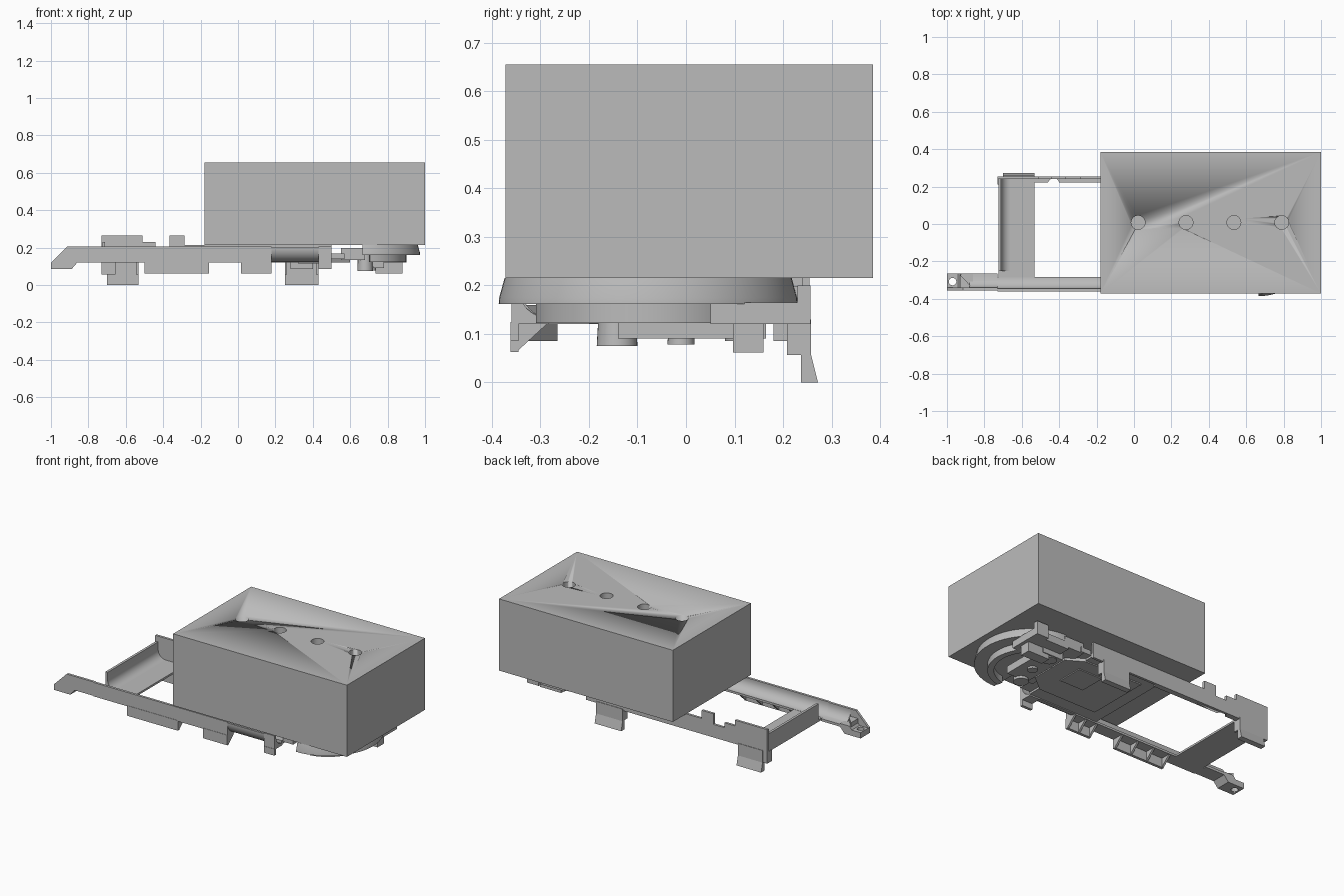
import bpy, bmesh, math
from mathutils import Vector

cube = bpy.data.objects.get("Cube")
if cube:
    bpy.data.objects.remove(cube, do_unlink=True)

grey = bpy.data.materials.new("plain grey")
grey.use_nodes = True
colour = (0.5, 0.5, 0.5, 1)
grey.diffuse_color = colour
grey.node_tree.nodes["Principled BSDF"].inputs["Base Color"].default_value = colour


def finish(name, bm):
    bmesh.ops.recalc_face_normals(bm, faces=bm.faces)
    mesh = bpy.data.meshes.new(name)
    bm.to_mesh(mesh)
    bm.free()
    mesh.materials.append(grey)
    obj = bpy.data.objects.new(name, mesh)
    bpy.context.collection.objects.link(obj)
    bpy.ops.object.select_all(action='DESELECT')
    obj.select_set(True)
    bpy.context.view_layer.objects.active = obj
    bpy.ops.object.shade_smooth_by_angle(angle=math.radians(30))
    return obj


def extrude(name, pts, axis, lo, hi):
    """Sweep a closed 2D outline along one axis."""
    place = {'x': lambda p, t: (t, p[0], p[1]),
             'y': lambda p, t: (p[0], t, p[1]),
             'z': lambda p, t: (p[0], p[1], t)}[axis]
    bm = bmesh.new()
    face = bm.faces.new([bm.verts.new(place(p, lo)) for p in pts])
    new = bmesh.ops.extrude_face_region(bm, geom=[face])["geom"]
    step = Vector(place((0, 0), hi - lo))
    bmesh.ops.translate(bm, vec=step, verts=[v for v in new if isinstance(v, bmesh.types.BMVert)])
    return finish(name, bm)


def box(name, x, y, z):
    return extrude(name, [(x[0], y[0]), (x[1], y[0]), (x[1], y[1]), (x[0], y[1])], 'z', *z)


def arc(cx, cy, r, a, b, n=12):
    angles = [math.radians(a + (b - a) * i / n) for i in range(n + 1)]
    return [(cx + r * math.cos(t), cy + r * math.sin(t)) for t in angles]


def cylinder(name, x, y, r_low, r_high, z, n=32):
    bm = bmesh.new()
    bmesh.ops.create_cone(bm, cap_ends=True, segments=n, radius1=r_low, radius2=r_high, depth=z[1] - z[0])
    bmesh.ops.translate(bm, vec=(x, y, (z[0] + z[1]) / 2), verts=bm.verts)
    return finish(name, bm)


def cut(obj, cutter):
    cutter.hide_render = True
    mod = obj.modifiers.new("cut", 'BOOLEAN')
    mod.operation, mod.object, mod.solver = 'DIFFERENCE', cutter, 'EXACT'
    bpy.context.view_layer.objects.active = obj
    bpy.ops.object.modifier_apply(modifier=mod.name)
    bpy.data.objects.remove(cutter, do_unlink=True)


# Large block with four round holes in its top
block = box("main_block", (-0.18, 1), (-0.372, 0.385), (0.215, 0.655))
for i in range(4):
    cut(block, cylinder("hole_cutter", 0.022 + 0.256 * i, 0.008, 0.037, 0.037, (0.4, 0.7)))

# Front rail: floor and wall joined by a concave fillet
rail = [(-0.36, 0.12), (-0.283, 0.12), (-0.283, 0.133)]
rail += arc(-0.283, 0.195, 0.062, 270, 180) + [(-0.345, 0.205), (-0.36, 0.205)]
extrude("front_rail", rail, 'x', -0.73, 0.18)
extrude("front_rail_end", rail, 'x', 0.43, 0.5)
trough = arc(-0.283, 0.2, 0.077, 180, 270) + arc(-0.283, 0.2, 0.065, 270, 180)
extrude("rounded_rail", trough, 'x', 0.18, 0.43)

# Arm at the end of the rail, bent down to a drilled foot
arm = extrude("arm_wall", [(-1, 0.085), (-0.89, 0.085), (-0.86, 0.12), (-0.73, 0.12),
                           (-0.73, 0.205), (-0.915, 0.205), (-1, 0.12)], 'y', -0.355, -0.34)
extrude("arm_channel", [(y + 0.005 if y < -0.3 else -0.265, z) for y, z in rail], 'x', -0.88, -0.73)
foot = extrude("arm_foot", [(-1, 0.085), (-0.89, 0.085), (-0.86, 0.12), (-0.86, 0.14),
                            (-0.925, 0.14), (-0.94, 0.12), (-1, 0.12)], 'y', -0.35, -0.265)
cut(foot, cylinder("hole_cutter", -0.97, -0.308, 0.02, 0.02, (0, 0.3)))
extrude("arm_gusset", [(-0.93, -0.345), (-0.86, -0.345), (-0.93, -0.27)], 'z', 0.12, 0.16)

# Cross bar joining the rails, with a filleted end wall
bar = [(-0.725, 0.12), (-0.533, 0.12), (-0.533, 0.132), (-0.66, 0.132)]
bar += arc(-0.66, 0.182, 0.05, 270, 180, 8) + [(-0.71, 0.23), (-0.725, 0.23)]
extrude("cross_bar", bar, 'y', -0.25, 0.25)
box("cross_bar_foot", (-0.725, -0.533), (-0.3, -0.25), (0.12, 0.132))

# Back rail with raised tabs and a scalloped lip
box("back_wall", (-0.73, 0.5), (0.24, 0.255), (0.12, 0.2))
box("back_wall_raised", (-0.285, 0.5), (0.24, 0.255), (0.2, 0.23 - 0.015))
box("back_wall_step", (-0.51, -0.44), (0.24, 0.255), (0.2, 0.23))
lip = box("back_lip", (-0.533, 0.05), (0.222, 0.245), (0.12, 0.134))
cut(lip, cylinder("notch_cutter", -0.43, 0.215, 0.03, 0.03, (0, 0.3)))
for name, lo, hi in (("corner_tab", -0.73, -0.51), ("small_tab", -0.365, -0.285)):
    box(name, (lo, hi), (0.24, 0.255), (0.2, 0.265))

# Hanging clips along the back, with a flared hook at the bottom
for name, lo, hi in (("outer_clip", -0.7, -0.533), ("inner_clip", 0.25, 0.43)):
    box(name + "_plate", (lo, hi), (0.237, 0.258), (0.05, 0.13))
    extrude(name + "_hook", [(0.237, 0), (0.272, 0), (0.258, 0.056), (0.237, 0.056)], 'x', lo, hi)
    for x in (lo, hi - 0.012):
        box(name + "_cheek", (x, x + 0.012), (0.208, 0.24), (0.056, 0.125))
box("corner_skirt", (-0.73, -0.655), (0.21, 0.255), (0.056, 0.125))

# Skirts under the front rail, braced by triangular ribs
for name, lo, hi, ribs in (("long_skirt", -0.5, -0.155, 4), ("short_skirt", 0.015, 0.18, 3)):
    box(name, (lo, hi), (-0.362, -0.345), (0.063, 0.125))
    for i in range(ribs):
        x = lo + (hi - lo - 0.012) * i / (ribs - 1)
        extrude(name + "_rib", [(-0.347, 0.065), (-0.285, 0.122), (-0.347, 0.122)], 'x', x, x + 0.012)
box("end_skirt", (0.43, 0.5), (-0.362, -0.345), (0.085, 0.125))

# Floor plate with a raised panel and a thin square pad
box("floor_plate", (0.03, 0.5), (-0.29, 0.245), (0.128, 0.15))
panel = [(0.11, -0.2), (0.5, -0.2), (0.6, -0.12), (0.6, 0.13), (0.5, 0.19), (0.11, 0.19)]
extrude("floor_panel", panel, 'z', 0.121, 0.15)
box("square_pad", (0.32, 0.48), (-0.05, 0.11), (0.115, 0.122))
box("pad_block", (0.28, 0.4), (0.18, 0.24), (0.085, 0.128))

# Link between the floor and the half disc
box("link_plate", (0.5, 0.57), (-0.28, 0.235), (0.14, 0.17))
box("link_block", (0.55, 0.68), (-0.2, 0.23), (0.135, 0.198))

# Half disc at the left end, with a ring below it
bm = bmesh.new()
rings = [[bm.verts.new((x, y, z)) for x, y in arc(0.665, -0.078, r, -90, 90, 32)]
         for r, z in ((0.308, 0.162), (0.327 - 0.02, 0.175), (0.296, 0.215))]
for low, high in zip(rings, rings[1:]):
    for i in range(len(low) - 1):
        bm.faces.new((low[i], low[i + 1], high[i + 1], high[i]))
bm.faces.new(rings[0])
bm.faces.new(rings[-1])
bm.faces.new([r[0] for r in rings] + [r[-1] for r in reversed(rings)])
finish("half_disc", bm)
ring = arc(0.665, -0.078, 0.235, -80, 80, 24) + arc(0.665, -0.078, 0.2, 80, -80, 24)
extrude("inner_ring", ring, 'z', 0.122, 0.165)

# Bosses and brackets beneath the disc
for x, y, r, low in ((0.68, -0.142, 0.042, 0.075), (0.71, -0.01, 0.028, 0.078), (0.7, 0.12, 0.04, 0.085)):
    cylinder("boss", x, y, r, r * 0.88, (low, 0.165))
box("boss_bridge", (0.64, 0.78), (-0.14, 0.165), (0.09, 0.135))
box("low_foot", (0.735, 0.88), (0.097, 0.16), (0.062, 0.125))
box("bracket", (0.72, 0.9), (0.05, 0.165), (0.12, 0.165))
box("bracket_post", (0.82, 0.9), (0.23, 0.257), (0.12, 0.2))
box("bracket_arm", (0.66, 0.9), (0.165, 0.235), (0.12, 0.165))
